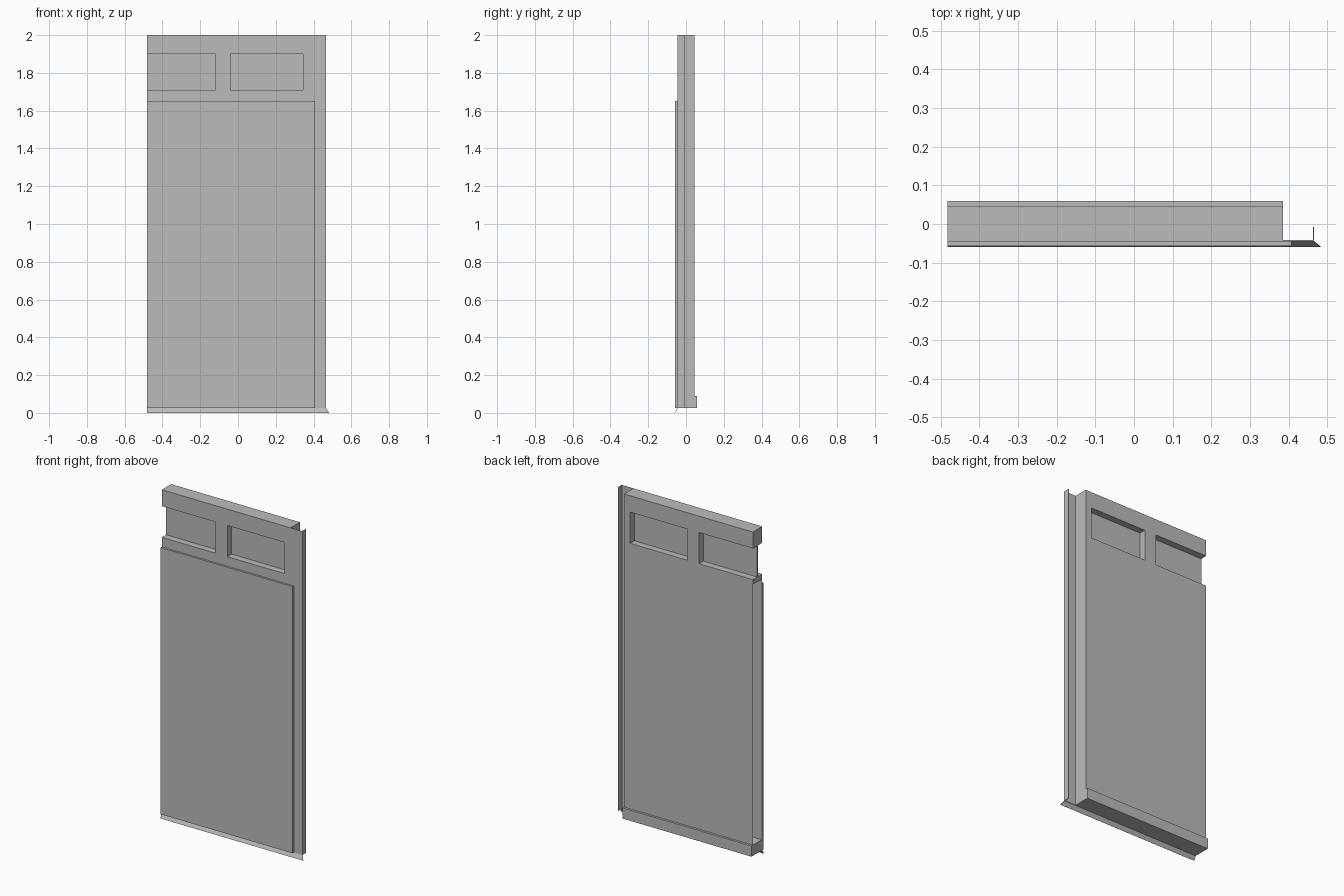
import bpy
import bmesh

cube = bpy.data.objects.get("Cube")
if cube:
    bpy.data.objects.remove(cube, do_unlink=True)

grey = bpy.data.materials.new("door grey")
grey.use_nodes = True
colour = (0.5, 0.5, 0.5, 1)
grey.diffuse_color = colour
grey.node_tree.nodes["Principled BSDF"].inputs["Base Color"].default_value = colour


def finish(name, bm):
    bmesh.ops.recalc_face_normals(bm, faces=bm.faces)
    mesh = bpy.data.meshes.new(name)
    bm.to_mesh(mesh)
    bm.free()
    mesh.materials.append(grey)
    obj = bpy.data.objects.new(name, mesh)
    bpy.context.collection.objects.link(obj)
    return obj


def add_box(bm, x, y, z):
    verts = bmesh.ops.create_cube(bm, size=1)["verts"]
    for v in verts:
        for axis, (low, high) in enumerate((x, y, z)):
            v.co[axis] = low if v.co[axis] < 0 else high


def box(name, x, y, z):
    bm = bmesh.new()
    add_box(bm, x, y, z)
    return finish(name, bm)


END, SIDE, EDGE = -0.483, 0.386, 0.466     # open end, core side, flange edge
FRONT, BACK, SHEET = -0.045, 0.045, 0.003
BASE, TOP = 0.025, 2.0
SILL, HEAD = 1.71, 1.9
core_x, core_y = (END, SIDE), (FRONT, BACK)

# Hollow leaf: two skins closed by solid rails and a side wall
box("front_skin", core_x, (FRONT, FRONT + SHEET), (BASE, SILL))
box("back_skin", core_x, (BACK - SHEET, BACK), (BASE, SILL))
box("side_wall", (SIDE - SHEET, SIDE), core_y, (BASE, SILL))
box("bottom_rail", core_x, (FRONT, 0.059), (BASE, 0.09))
box("sill_rail", core_x, core_y, (SILL - 0.03, SILL))
box("top_rail", core_x, core_y, (HEAD, TOP))

# Window posts and recessed panes
box("middle_post", (-0.12, -0.04), core_y, (SILL, HEAD))
box("side_post", (0.345, SIDE), core_y, (SILL, HEAD))
for name, x in (("right_pane", (END, -0.12)), ("left_pane", (-0.04, 0.345))):
    box(name, x, (-0.004, 0.004), (SILL, HEAD))

# Raised cladding panel on the front
box("front_panel", (END, 0.408), (-0.057, FRONT), (BASE, 1.652))

# Folded sheet flange along the closing edge
box("edge_flange", (SIDE, EDGE), (FRONT, FRONT + SHEET), (BASE, TOP))
box("flange_return", (EDGE - SHEET, EDGE), (FRONT, -0.008), (BASE, TOP))

# Flared drip strip with a mitred end
bm = bmesh.new()
corners = ((END, FRONT, BASE), (EDGE, FRONT, BASE), (0.483, -0.059, 0), (END, -0.059, 0))
bm.faces.new([bm.verts.new(c) for c in corners])
strip = finish("drip_strip", bm)
thicken = strip.modifiers.new("thickness", "SOLIDIFY")
thicken.thickness = 0.002
thicken.offset = 0
